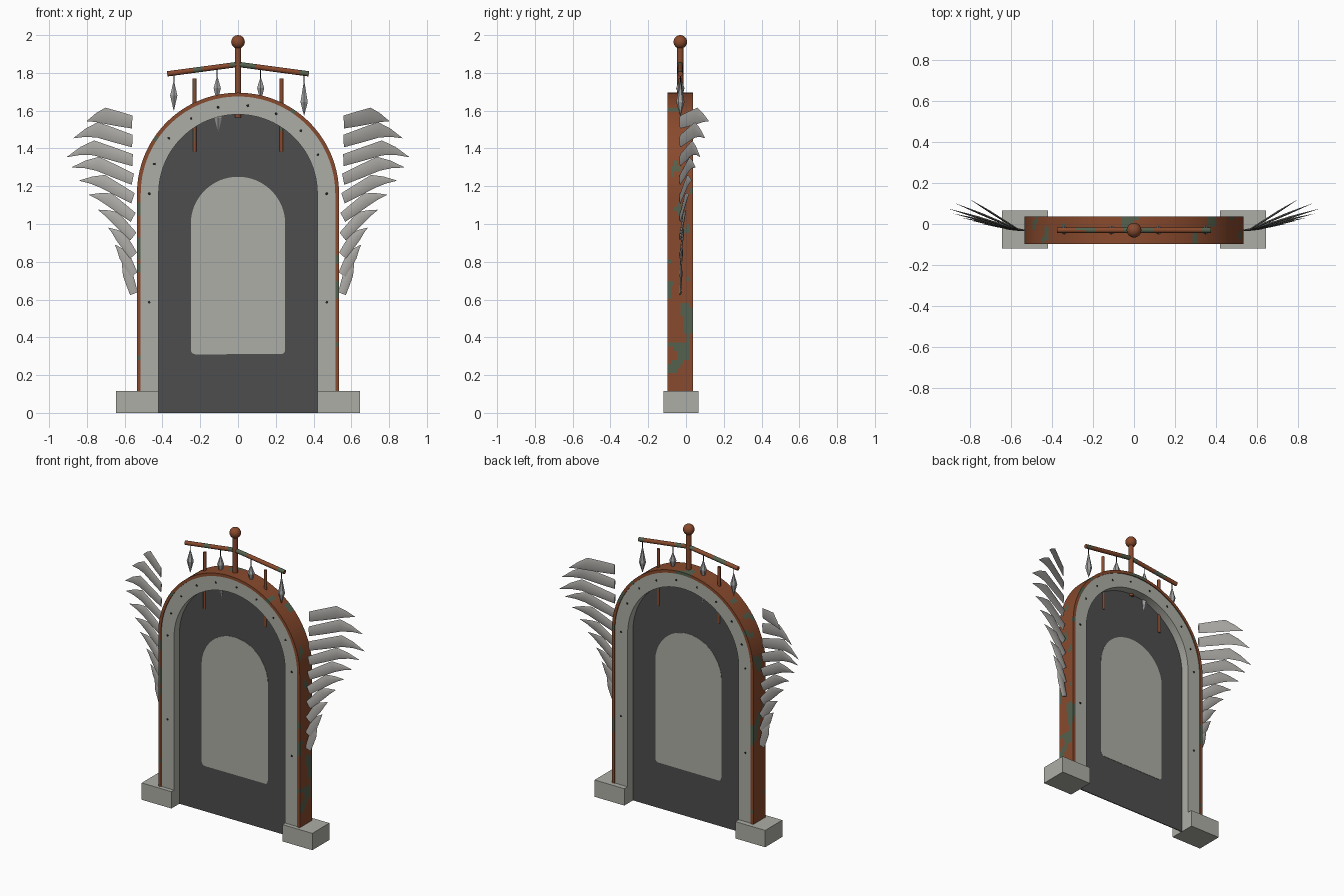
import bpy, bmesh, math
from mathutils import Vector, noise

if "Cube" in bpy.data.objects:
    bpy.data.objects.remove(bpy.data.objects["Cube"], do_unlink=True)


def material(name, r, g, b):
    m = bpy.data.materials.new(name)
    m.use_nodes = True
    m.diffuse_color = (r, g, b, 1)
    bsdf = next(n for n in m.node_tree.nodes if n.type == "BSDF_PRINCIPLED")
    bsdf.inputs["Base Color"].default_value = (r, g, b, 1)
    return m


STONE = material("pale stone", 0.42, 0.42, 0.38)
SLATE = material("dark slate", 0.075, 0.075, 0.078)
RUST = material("rusty copper", 0.25, 0.068, 0.026)
GREEN = material("verdigris", 0.09, 0.12, 0.075)
FEATHER = material("feather grey", 0.40, 0.39, 0.37)
CRYSTAL = material("crystal grey", 0.36, 0.37, 0.36)
BLACK = material("black iron", 0.02, 0.02, 0.02)

MID = -0.03       # y of the gate's middle plane
SPRING = 1.16     # height where the arch starts to curve


def finish(name, bm, *mats, smooth=True):
    bmesh.ops.recalc_face_normals(bm, faces=bm.faces)
    me = bpy.data.meshes.new(name)
    bm.to_mesh(me)
    bm.free()
    for m in mats:
        me.materials.append(m)
    ob = bpy.data.objects.new(name, me)
    bpy.context.collection.objects.link(ob)
    if smooth:
        bpy.ops.object.select_all(action="DESELECT")
        ob.select_set(True)
        bpy.context.view_layer.objects.active = ob
        bpy.ops.object.shade_smooth_by_angle(angle=math.radians(35))
    return ob


def loft(bm, rings, closed_ring=True):
    """Skin a list of point rings and cap both ends."""
    rows = [[bm.verts.new(p) for p in ring] for ring in rings]
    n = len(rows[0])
    for a, b in zip(rows, rows[1:]):
        for k in range(n):
            bm.faces.new((a[k], a[(k + 1) % n], b[(k + 1) % n], b[k]))
    bm.faces.new(rows[0])
    bm.faces.new(rows[-1][::-1])


def arch_path(r, spring, base, legs=1, arc=56):
    """Points (x, z) up one leg, over the arc and down the other leg."""
    leg = [base + (spring - base) * i / legs for i in range(legs)]
    curve = [(r * math.cos(math.pi * i / arc), spring + r * math.sin(math.pi * i / arc))
             for i in range(arc + 1)]
    return [(r, z) for z in leg] + curve + [(-r, z) for z in reversed(leg)]


def arch_band(bm, section, base, legs):
    """Sweep a closed (radius, y) section along the arch."""
    paths = [arch_path(r, SPRING, base, legs) for r, y in section]
    loft(bm, [[(p[i][0], y, p[i][1]) for p, (r, y) in zip(paths, section)]
              for i in range(len(paths[0]))])


def plate(name, outline, half, mat):
    bm = bmesh.new()
    loft(bm, [[(x, MID + s * half, z) for x, z in outline] for s in (-1, 1)])
    return finish(name, bm, mat)


def rod(bm, a, b, r, r2=None, sides=12):
    a, b = Vector(a), Vector(b)
    d = b - a
    m = d.to_track_quat("Z", "Y").to_matrix().to_4x4()
    m.translation = (a + b) / 2
    bmesh.ops.create_cone(bm, cap_ends=True, segments=sides, radius1=r,
                          radius2=r if r2 is None else r2, depth=d.length, matrix=m)


def weather(bm, scale, limit):
    """Turn scattered faces green."""
    for f in bm.faces:
        if noise.noise(f.calc_center_median() * scale) > limit:
            f.material_index = 1


# Metal shell around the arch, with green weathering patches
bm = bmesh.new()
ys = [MID - 0.067 + 0.134 * i / 8 for i in range(9)]
arch_band(bm, [(0.535, y) for y in ys] + [(0.515, ys[-1]), (0.515, ys[0])], 0.05, 48)
weather(bm, 12, 0.33)
finish("arch_shell", bm, RUST, GREEN)

# Stone arch
bm = bmesh.new()
arch_band(bm, [(0.518, MID - 0.061), (0.518, MID + 0.061),
               (0.42, MID + 0.061), (0.42, MID - 0.061)], 0.02, 1)
finish("stone_arch", bm, STONE)

# Door panel and its pale window with small rounded lower corners
plate("door_panel", arch_path(0.425, SPRING, 0.0), 0.003, SLATE)
window = arch_path(0.25, 1.0, 0.335)
for cx, start in ((-0.225, 180), (0.225, 270)):
    for k in range(1, 6):
        a = math.radians(start + 18 * k)
        window.append((cx + 0.025 * math.cos(a), 0.335 + 0.025 * math.sin(a)))
plate("window_plate", window[:-1], 0.005, STONE)

# Foot blocks
for side, label in ((1, "left"), (-1, "right")):
    bm = bmesh.new()
    bmesh.ops.create_cube(bm, size=1)
    for v in bm.verts:
        v.co = (side * 0.5325 + v.co.x * 0.225, -0.0265 + v.co.y * 0.185, 0.0575 + v.co.z * 0.115)
    finish(label + "_foot", bm, STONE, smooth=False)

# Rivets on both faces of the stone arch
bm = bmesh.new()
spots = [(s * 0.47, z) for s in (-1, 1) for z in (0.585, SPRING)]
for k in range(8):
    a = math.radians(26 + 19.2 * k)
    spots.append((0.47 * math.cos(a), SPRING + 0.47 * math.sin(a)))
for x, z in spots:
    for s in (-1, 1):
        rod(bm, (x, MID + s * 0.055, z), (x, MID + s * 0.064, z), 0.008, 0.006, 10)
finish("rivets", bm, BLACK)

# Mast with finial ball, sloping arms and hanging bars
bm = bmesh.new()
rod(bm, (0, MID, 1.565), (0, MID, 1.95), 0.017, sides=16)
finish("mast", bm, RUST)
bm = bmesh.new()
bmesh.ops.create_uvsphere(bm, u_segments=24, v_segments=14, radius=0.036)
bmesh.ops.translate(bm, verts=bm.verts, vec=(0, MID, 1.964))
finish("finial_ball", bm, RUST)
bm = bmesh.new()
for s in (-1, 1):
    for k in range(8):
        t0, t1 = k / 8, (k + 1) / 8
        rod(bm, (s * 0.375 * t0, MID, 1.845 - 0.05 * t0),
            (s * 0.375 * t1, MID, 1.845 - 0.05 * t1), 0.014)
weather(bm, 14, 0.3)
finish("cross_arms", bm, RUST, GREEN)
bm = bmesh.new()
for s in (-1, 1):
    for k in range(8):
        z = 1.385 + 0.054 * k
        rod(bm, (s * 0.23, MID, z), (s * 0.23, MID, min(z + 0.054, 1.77)), 0.01)
weather(bm, 14, 0.3)
finish("hanging_bars", bm, RUST, GREEN)

# Crystals on thin wires: x, wire top, crystal top, widest height, bottom
wires, gems = bmesh.new(), bmesh.new()
for x, hang, top, wide, low in ((-0.34, 1.80, 1.755, 1.68, 1.60), (-0.11, 1.83, 1.78, 1.72, 1.64),
                                (-0.105, 1.64, 1.62, 1.56, 1.485), (0.12, 1.83, 1.775, 1.72, 1.65),
                                (0.35, 1.80, 1.755, 1.645, 1.575)):
    rod(wires, (x, MID, top - 0.01), (x, MID, hang), 0.003, sides=6)
    rod(gems, (x, MID, wide), (x, MID, top), 0.022, 0.002, 6)
    rod(gems, (x, MID, wide), (x, MID, low), 0.022, 0.001, 6)
finish("crystal_wires", wires, BLACK)
finish("crystals", gems, CRYSTAL, smooth=False)

# Wings: thin lens-shaped feathers, swept back more towards the top
tips = [(0.80, 0.12, 1.545), (0.87, 0.10, 1.455), (0.905, 0.075, 1.355), (0.88, 0.05, 1.30),
        (0.84, 0.03, 1.23), (0.79, 0.015, 1.155), (0.74, 0.0, 1.075), (0.685, -0.01, 0.98),
        (0.65, -0.018, 0.89), (0.615, -0.022, 0.80)]
bends = [0.03, 0.05, 0.055, 0.045, 0.035, 0.028, 0.022, 0.016, 0.01, 0.006]
# Stations: distance along, width, bend
shape = [(0, 0.8, 0), (0.3, 0.92, 0.5), (0.6, 1, 1), (0.8, 0.55, 0.65), (1, 0.03, 0)]
for side, label in ((1, "left"), (-1, "right")):
    bm = bmesh.new()
    for i, (tip, bend) in enumerate(zip(tips, bends)):
        root = Vector((0.56 - 0.001 * i, MID, 1.54 - 0.101 * i))
        tip = Vector(tip)
        across = Vector((root.z - tip.z, 0, tip.x - root.x)).normalized()
        half = 0.043 - 0.0018 * i
        rings = []
        for t, w, b in shape:
            c = root.lerp(tip, t) + across * bend * b
            ring = []
            for k in range(8):
                a = math.tau * k / 8
                p = c + across * half * w * math.cos(a)
                p.y += 0.006 * w * math.sin(a)
                ring.append((side * p.x, p.y, p.z))
            rings.append(ring)
        loft(bm, rings)
    finish(label + "_wing", bm, FEATHER)
